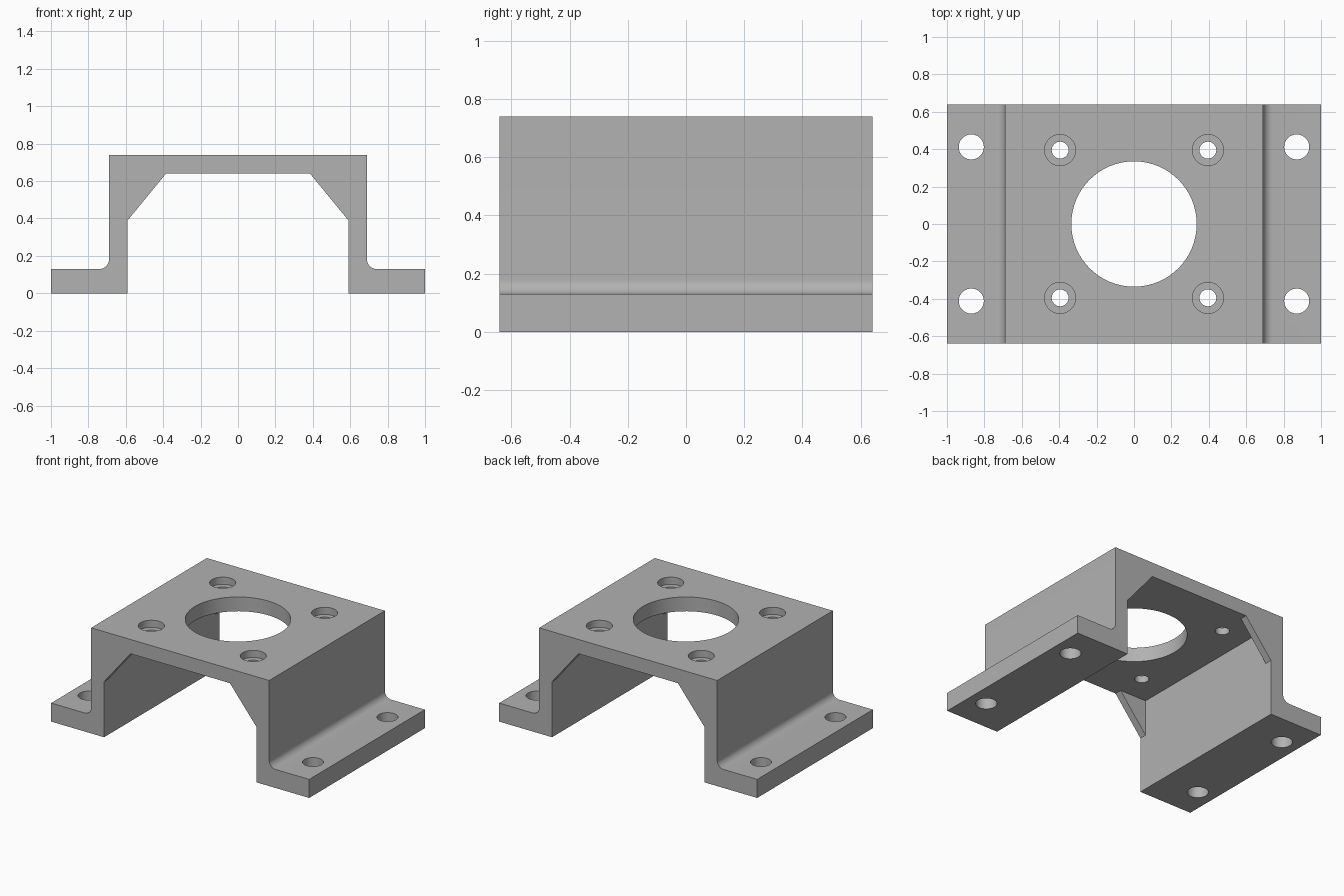
import bpy, bmesh, math
from mathutils import Matrix, Vector

cube = bpy.data.objects.get("Cube")
if cube:
    bpy.data.objects.remove(cube, do_unlink=True)

HALF_LENGTH = 0.64
TOP, PLATE_UNDERSIDE, FOOT_TOP = 0.74, 0.64, 0.13
OUTER, INNER, FILLET = 0.69, 0.59, 0.05
RIB = 0.05

grey = bpy.data.materials.new("machined_grey")
grey.use_nodes = True
colour = (0.445, 0.445, 0.445, 1)
grey.diffuse_color = colour
grey.node_tree.nodes["Principled BSDF"].inputs["Base Color"].default_value = colour


def add_object(name, bm):
    bmesh.ops.recalc_face_normals(bm, faces=bm.faces)
    mesh = bpy.data.meshes.new(name)
    bm.to_mesh(mesh)
    bm.free()
    mesh.materials.append(grey)
    obj = bpy.data.objects.new(name, mesh)
    bpy.context.collection.objects.link(obj)
    return obj


def extrude_profile(bm, points, y0, y1):
    """Extrude an (x, z) outline along y."""
    face = bm.faces.new([bm.verts.new((x, y0, z)) for x, z in points])
    result = bmesh.ops.extrude_face_region(bm, geom=[face])
    moved = [v for v in result["geom"] if isinstance(v, bmesh.types.BMVert)]
    bmesh.ops.translate(bm, verts=moved, vec=Vector((0, y1 - y0, 0)))


def cut(target, operand, operation="DIFFERENCE"):
    operand.hide_render = True
    mod = target.modifiers.new(operand.name, "BOOLEAN")
    mod.operation = operation
    mod.solver = "EXACT"
    mod.object = operand
    bpy.context.view_layer.objects.active = target
    bpy.ops.object.modifier_apply(modifier=mod.name)
    bpy.data.objects.remove(operand, do_unlink=True)


def hole_cutter(name, centres, radius, z0, z1, sides=48):
    bm = bmesh.new()
    for x, y in centres:
        bmesh.ops.create_cone(bm, cap_ends=True, segments=sides, radius1=radius,
                              radius2=radius, depth=z1 - z0,
                              matrix=Matrix.Translation((x, y, (z0 + z1) / 2)))
    return add_object(name, bm)


def four_corners(x, y):
    return [(sx * x, sy * y) for sx in (-1, 1) for sy in (-1, 1)]


# Bent bracket body: half outline with filleted foot, mirrored in x
half = [(INNER, PLATE_UNDERSIDE), (INNER, 0), (1, 0), (1, FOOT_TOP)]
for i in range(13):
    a = math.radians(270 - 90 * i / 12)
    half.append((OUTER + FILLET + FILLET * math.cos(a),
                 FOOT_TOP + FILLET + FILLET * math.sin(a)))
half.append((OUTER, TOP))
outline = half + [(-x, z) for x, z in reversed(half)]
bm = bmesh.new()
extrude_profile(bm, outline, -HALF_LENGTH, HALF_LENGTH)
bracket = add_object("bracket", bm)

# Corner ribs at both open ends
bm = bmesh.new()
for side in (-1, 1):
    triangle = [(side * 0.385, PLATE_UNDERSIDE), (side * INNER, 0.39),
                (side * (INNER + 0.03), 0.39), (side * (INNER + 0.03), 0.67),
                (side * 0.385, 0.67)]
    for y0 in (-HALF_LENGTH, HALF_LENGTH - RIB):
        extrude_profile(bm, triangle, y0, y0 + RIB)
cut(bracket, add_object("corner_ribs", bm), "UNION")

# Central opening, counterbored screw holes and foot mounting holes
screws = four_corners(0.395, 0.395)
cut(bracket, hole_cutter("central_opening", [(0, 0)], 0.335, 0.5, 0.9, 96))
cut(bracket, hole_cutter("counterbores", screws, 0.083, TOP - 0.05, 0.9))
cut(bracket, hole_cutter("screw_holes", screws, 0.045, 0.5, 0.9))
cut(bracket, hole_cutter("mounting_holes", four_corners(0.87, 0.412), 0.067, -0.1, 0.3))

# Smooth fillets and bores, sharp edges elsewhere
bpy.ops.object.select_all(action="DESELECT")
bracket.select_set(True)
bpy.context.view_layer.objects.active = bracket
bpy.ops.object.shade_smooth_by_angle(angle=math.radians(30))
